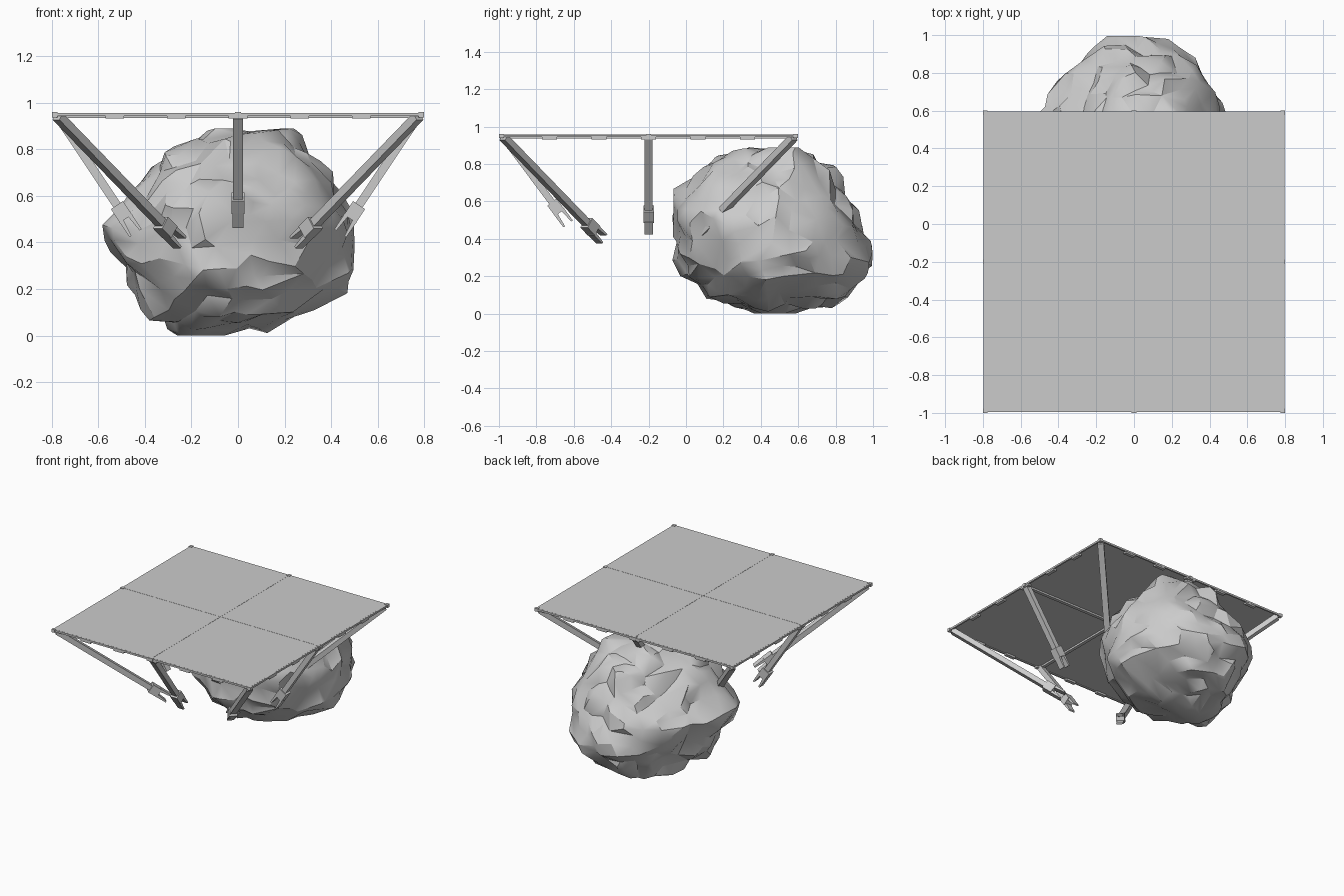
import bpy, bmesh, math
from mathutils import Vector, Matrix, noise

if "Cube" in bpy.data.objects:
    bpy.data.objects.remove(bpy.data.objects["Cube"], do_unlink=True)

GREY = (0.6, 0.6, 0.6, 1)
grey = bpy.data.materials.new("mid_grey")
grey.use_nodes = True
grey.diffuse_color = GREY
grey.node_tree.nodes["Principled BSDF"].inputs["Base Color"].default_value = GREY


def add_object(name, bm):
    bmesh.ops.recalc_face_normals(bm, faces=bm.faces)
    mesh = bpy.data.meshes.new(name)
    bm.to_mesh(mesh)
    bm.free()
    mesh.materials.append(grey)
    obj = bpy.data.objects.new(name, mesh)
    bpy.context.collection.objects.link(obj)
    return obj


def box(bm, centre, size, frame=Matrix(), taper=1.0, lean=0.0):
    """Box in a local frame; the +z end may be thinned and leaned along y."""
    verts = bmesh.ops.create_cube(bm, size=1)["verts"]
    for v in verts:
        end = v.co.z > 0
        v.co = Vector(a * b for a, b in zip(v.co, size))
        if end:
            v.co.y = v.co.y * taper + lean
        v.co = frame @ (v.co + Vector(centre))


MID_Y, TOP = -0.2, 0.96
SIDES = (-1, 1)

# Four sheets with hairline seams between them
bm = bmesh.new()
for sx in SIDES:
    for sy in SIDES:
        box(bm, (sx * 0.394, MID_Y + sy * 0.394, TOP - 0.007), (0.786, 0.786, 0.008))
add_object("panel_sheets", bm)

# Edge rails, and the cross ribs that run under the seams
bm = bmesh.new()
for s in SIDES:
    box(bm, (0, MID_Y + s * 0.79, TOP - 0.010), (1.592, 0.012, 0.013))
    box(bm, (s * 0.79, MID_Y, TOP - 0.010), (0.012, 1.592, 0.013))
add_object("panel_rails", bm)
bm = bmesh.new()
box(bm, (0, MID_Y, TOP - 0.014), (0.024, 1.57, 0.020))
box(bm, (0, MID_Y, TOP - 0.014), (1.57, 0.024, 0.020))
add_object("cross_ribs", bm)

# Mounting tabs along all four edges
bm = bmesh.new()
for along in (-0.53, -0.265, 0, 0.265, 0.53):
    for s in SIDES:
        box(bm, (along, MID_Y + s * 0.782, TOP - 0.021), (0.08, 0.024, 0.014))
        box(bm, (s * 0.782, MID_Y + along, TOP - 0.021), (0.024, 0.08, 0.014))
add_object("edge_tabs", bm)

# Hinge blocks at the corners and edge middles
bm = bmesh.new()
mounts = [(x, y) for x in (-1, 0, 1) for y in (-1, 0, 1) if (x, y) != (0, 0)]
for x, y in mounts:
    box(bm, (x * 0.788, MID_Y + y * 0.788, TOP - 0.011), (0.024, 0.024, 0.022))
add_object("hinge_blocks", bm)


# Folding arms: beam, collar and a two-pronged gripper
def arm(name, start, end):
    start, end = Vector(start), Vector(end)
    axis = (end - start).normalized()
    side = axis.cross(Vector((0, 0, 1))).normalized()
    up = axis.cross(side)
    frame = Matrix((side, up, axis)).transposed().to_4x4()
    frame.translation = start
    beam = (end - start).length - 0.13
    bm = bmesh.new()
    box(bm, (0, 0, beam / 2), (0.042, 0.036, beam), frame)
    box(bm, (0, 0, beam + 0.02), (0.056, 0.062, 0.07), frame)
    for s in SIDES:
        box(bm, (0, s * 0.022, beam + 0.09), (0.046, 0.02, 0.08), frame, 0.5, s * 0.004)
    add_object(name, bm)


names = {-1: "right", 0: "middle", 1: "left"}
rows = {-1: "front", 0: "side", 1: "back"}
for x, y in mounts:
    reach, drop = 0.25, 0.40
    if x == 0:
        reach, drop = 0.43, 0.48
    elif y == 0:
        reach, drop = 0.44, 0.44
    arm(f"{rows[y]}_{names[x]}_arm",
        (x * 0.775, MID_Y + y * 0.775, TOP - 0.018),
        (x * reach, MID_Y + y * reach, drop))

# Boulder: height, then x and y extents of each section
SECTIONS = [
    (0.00, -0.23, -0.13, 0.36, 0.50),
    (0.04, -0.29, 0.05, 0.24, 0.76),
    (0.10, -0.37, 0.29, 0.11, 0.85),
    (0.20, -0.46, 0.45, 0.00, 0.95),
    (0.30, -0.51, 0.48, -0.05, 1.02),
    (0.46, -0.60, 0.50, -0.06, 0.96),
    (0.56, -0.50, 0.47, -0.07, 0.90),
    (0.66, -0.42, 0.41, -0.04, 0.85),
    (0.76, -0.33, 0.35, 0.07, 0.78),
    (0.84, -0.22, 0.29, 0.20, 0.69),
    (0.88, -0.14, 0.22, 0.36, 0.58),
]
LOW, HIGH = (-0.58, -0.07, 0), (0.5, 1, 0.89)
STEPS, AROUND = 4, 72


def section(t):
    i = min(int(t), len(SECTIONS) - 2)
    return [a + (b - a) * (t - i) for a, b in zip(SECTIONS[i], SECTIONS[i + 1])]


def roughen(p):
    """Chipped facets from cell distances, plus broad lumps, kept in bounds."""
    out = (p - Vector((-0.02, 0.46, 0.44))).normalized()
    near, far = noise.voronoi(p * 4.5)[0][:2]
    chip = 0.07 * (min(far - near, 0.5) - 0.22)
    lump = 0.035 * noise.noise(p * 3.2) + 0.03 * noise.noise(p * 8)
    p = p + out * (chip + lump)
    return Vector(min(max(c, lo), hi) for c, lo, hi in zip(p, LOW, HIGH))


bm = bmesh.new()
rings = []
for k in range((len(SECTIONS) - 1) * STEPS + 1):
    z, x0, x1, y0, y1 = section(k / STEPS)
    ring = []
    for j in range(AROUND):
        a = math.tau * j / AROUND
        c, s = math.cos(a), math.sin(a)
        # the right flank bulges towards the front and is pared off behind
        skew = 0.15 * (y1 - y0) / 2 * min(c, 0) ** 2
        pare = 1 - 0.18 * min(max(s * 3, 0), 1) * (c < 0)
        p = Vector(((x0 + x1) / 2 + (x1 - x0) / 2 * c * pare,
                    (y0 + y1) / 2 + (y1 - y0) / 2 * s - skew, z))
        ring.append(bm.verts.new(roughen(p)))
    rings.append(ring)
for low, high in zip(rings, rings[1:]):
    for j in range(AROUND):
        n = (j + 1) % AROUND
        bm.faces.new((low[j], low[n], high[n], high[j]))
for ring in (rings[0], rings[-1]):
    hub = bm.verts.new(sum((v.co for v in ring), Vector()) / AROUND)
    for j in range(AROUND):
        bm.faces.new((ring[j], ring[(j + 1) % AROUND], hub))
boulder = add_object("boulder", bm)

# Reduce to broad irregular facets
mod = boulder.modifiers.new("facets", "DECIMATE")
mod.ratio = 0.14
bpy.ops.object.select_all(action="DESELECT")
boulder.select_set(True)
bpy.context.view_layer.objects.active = boulder
bpy.ops.object.modifier_apply(modifier=mod.name)
bpy.ops.object.shade_smooth_by_angle(angle=math.radians(30))
